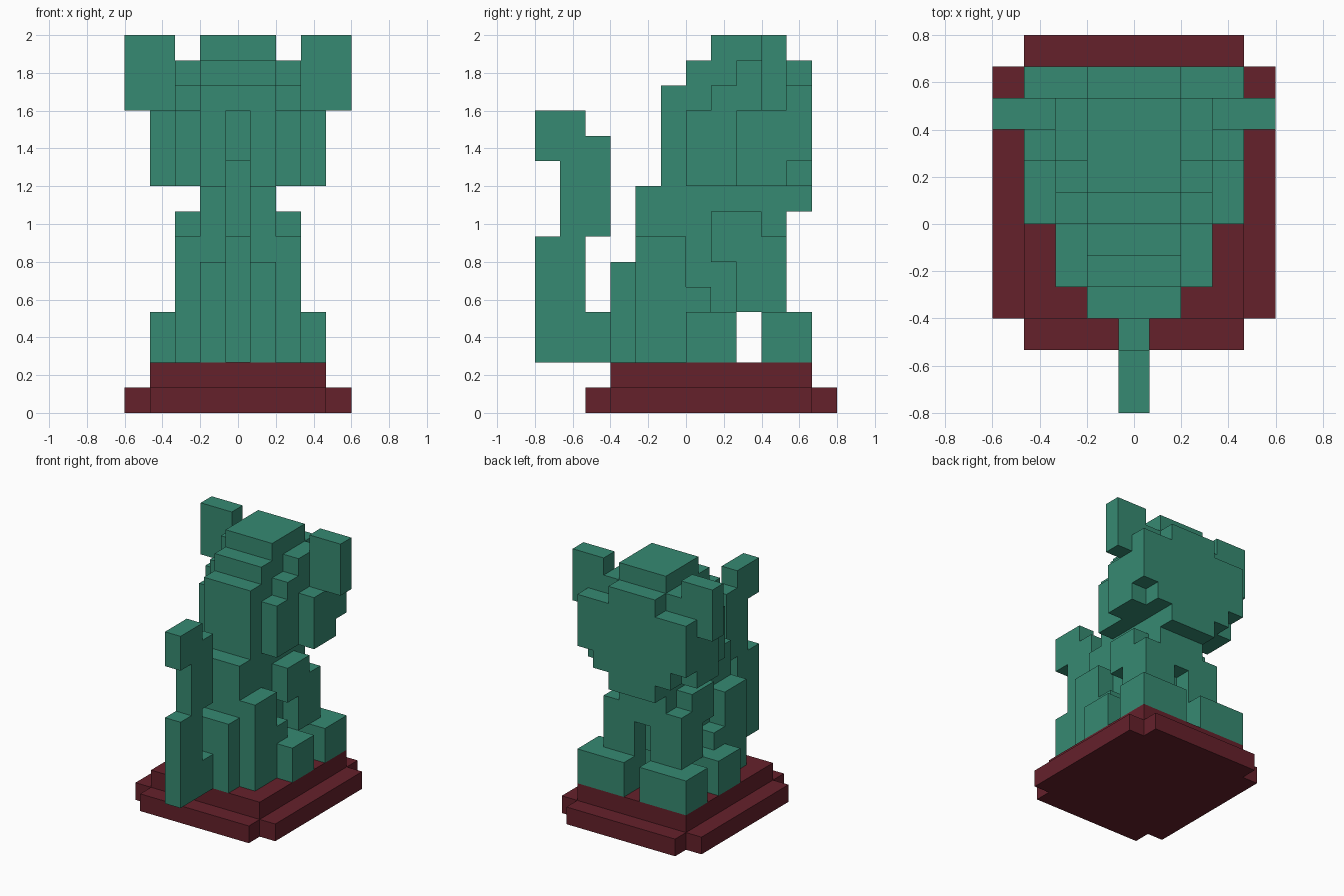
import bpy
import bmesh
from mathutils import Vector

U = 2 / 15  # edge of one building block

cube = bpy.data.objects.get("Cube")
if cube:
    bpy.data.objects.remove(cube, do_unlink=True)


def make_material(name, rgb):
    mat = bpy.data.materials.new(name)
    mat.use_nodes = True
    mat.diffuse_color = (*rgb, 1)
    bsdf = next(n for n in mat.node_tree.nodes if n.type == 'BSDF_PRINCIPLED')
    bsdf.inputs["Base Color"].default_value = (*rgb, 1)
    return mat


green = make_material("jade green", (0.037, 0.254, 0.168))
red = make_material("dark red", (0.13, 0.015, 0.024))


def add_box(bm, x, y, z):
    lo, hi = Vector((x[0], y[0], z[0])), Vector((x[1], y[1], z[1]))
    verts = bmesh.ops.create_cube(bm, size=1)["verts"]
    bmesh.ops.scale(bm, vec=(hi - lo) * U, verts=verts)
    bmesh.ops.translate(bm, vec=(lo + hi) / 2 * U, verts=verts)


def blocks(name, mat, boxes):
    """Blocky part from (x, y, z) ranges; a lone x is a half width about the centre."""
    bm = bmesh.new()
    for x, y, z in boxes:
        add_box(bm, x if isinstance(x, tuple) else (-x, x), y, z)
    mesh = bpy.data.meshes.new(name)
    bm.to_mesh(mesh)
    bm.free()
    mesh.materials.append(mat)
    obj = bpy.data.objects.new(name, mesh)
    bpy.context.collection.objects.link(obj)


def pair(name, mat, boxes):
    """The same part on the left (+x) and the right (-x)."""
    blocks("left_" + name, mat, boxes)
    blocks("right_" + name, mat, [((-x[1], -x[0]), y, z) for x, y, z in boxes])


# Stepped plinth with notched corners
blocks("plinth_lower", red, [
    (3.5, (-4, 6), (0, 1)),
    ((3.5, 4.5), (-3, 5), (0, 1)),
    ((-4.5, -3.5), (-3, 5), (0, 1))])
blocks("plinth_upper", red, [(3.5, (-3, 5), (1, 2))])

# Seated torso with an open slot between the forelegs
blocks("torso", green, [
    (1.5, (-3, -2), (2, 6)),
    (1.5, (-2, 2), (2, 9)),
    (1.5, (2, 3), (4, 9)),
    (1.5, (3, 4), (6, 9))])

# Limbs
pair("haunch", green, [
    ((1.5, 2.5), (-2, 0), (2, 7)),
    ((1.5, 2.5), (0, 1), (2, 5))])
pair("hind_foot", green, [((1.5, 3.5), (0, 2), (2, 4))])
pair("shoulder", green, [((1.5, 2.5), (1, 3), (6, 8))])
pair("foreleg", green, [
    ((1.5, 2.5), (2, 4), (4, 7)),
    ((0.5, 1.5), (3, 4), (4, 6))])
pair("front_paw", green, [((0.5, 3.5), (3, 5), (2, 4))])

# Curled tail
blocks("tail", green, [
    (0.5, (-6, -4), (2, 7)),
    (0.5, (-4, -3), (2, 4)),
    (0.5, (-5, -3), (7, 10)),
    (0.5, (-5, -3), (10, 11)),
    (0.5, (-6, -5), (10, 12)),
    (0.5, (-5, -4), (11, 12))])

# Head: rounded in steps, narrowing to the chin
blocks("head", green, [
    (1.5, (-1, 5), (9, 13)),
    (1.5, (0, 5), (13, 14)),
    (1.5, (1, 4), (14, 15))])
blocks("chin", green, [(1.5, (4, 5), (8, 9))])
pair("head_side", green, [
    ((1.5, 2.5), (0, 5), (9, 12)),
    ((1.5, 2.5), (1, 5), (12, 13)),
    ((1.5, 2.5), (2, 4), (13, 14))])
pair("cheek", green, [
    ((2.5, 3.5), (2, 4), (9, 12)),
    ((2.5, 3.5), (4, 5), (10, 13))])
pair("ear", green, [((2.5, 4.5), (3, 4), (12, 15))])
